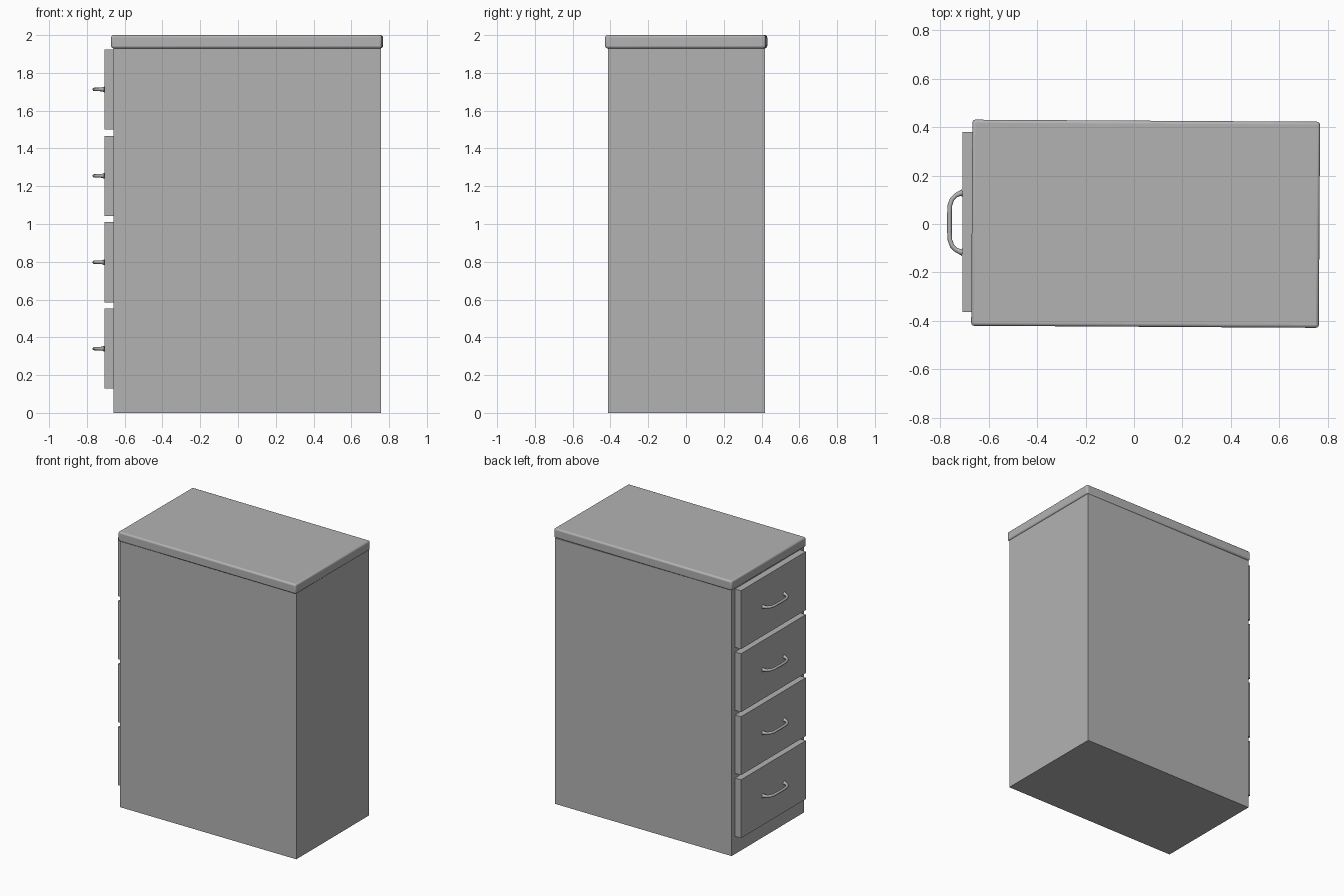
import bpy
import math
from mathutils import Vector

cube = bpy.data.objects.get("Cube")
if cube:
    bpy.data.objects.remove(cube, do_unlink=True)

grey = bpy.data.materials.new("cabinet_grey")
grey.use_nodes = True
colour = (0.45, 0.45, 0.45, 1)
grey.diffuse_color = colour
grey.node_tree.nodes["Principled BSDF"].inputs["Base Color"].default_value = colour


def box(name, low, high, bevel=0, segments=1):
    """Box between two corners, with optional rounded edges."""
    low, high = Vector(low), Vector(high)
    bpy.ops.mesh.primitive_cube_add(size=1, location=(low + high) / 2)
    ob = bpy.context.object
    ob.name = name
    ob.scale = high - low
    bpy.ops.object.transform_apply(location=False, rotation=False, scale=True)
    ob.data.materials.append(grey)
    if bevel:
        mod = ob.modifiers.new("rounded_edges", 'BEVEL')
        mod.width = bevel
        mod.segments = segments
        bpy.ops.object.shade_smooth_by_angle(angle=math.radians(40))
    return ob


def handle(name, x, y, z):
    """Bowed tube pull with flared feet on the drawer face."""
    half = [(0, 0.122, 1.5), (-0.012, 0.120, 1.0), (-0.028, 0.112, 0.9),
            (-0.043, 0.097, 0.9), (-0.052, 0.073, 0.9), (-0.054, 0.04, 0.9)]
    path = half + [(dx, -dy, r) for dx, dy, r in reversed(half)]
    curve = bpy.data.curves.new(name, 'CURVE')
    curve.dimensions = '3D'
    curve.bevel_depth = 0.0105
    curve.bevel_resolution = 2
    curve.use_fill_caps = True
    spline = curve.splines.new('POLY')
    spline.points.add(len(path) - 1)
    for point, (dx, dy, r) in zip(spline.points, path):
        point.co = (dx, dy, 0, 1)
        point.radius = r
    spline.use_smooth = True
    curve.materials.append(grey)
    ob = bpy.data.objects.new(name, curve)
    ob.location = (x, y, z)
    bpy.context.collection.objects.link(ob)


# Carcass and slightly turned worktop
box("cabinet_body", (-0.66, -0.412, 0), (0.757, 0.419, 1.93))
top = box("worktop", (-0.669, -0.424, 1.93), (0.765, 0.426, 2.0), 0.012, 3)
top.rotation_euler.z = -0.006

# Four drawers with pulls
for i in range(4):
    z = 0.128 + i * 0.4575
    box(f"drawer_front_{i + 1}", (-0.708, -0.364, z), (-0.655, 0.38, z + 0.424))
    handle(f"drawer_handle_{i + 1}", -0.707, 0.006, z + 0.212)
